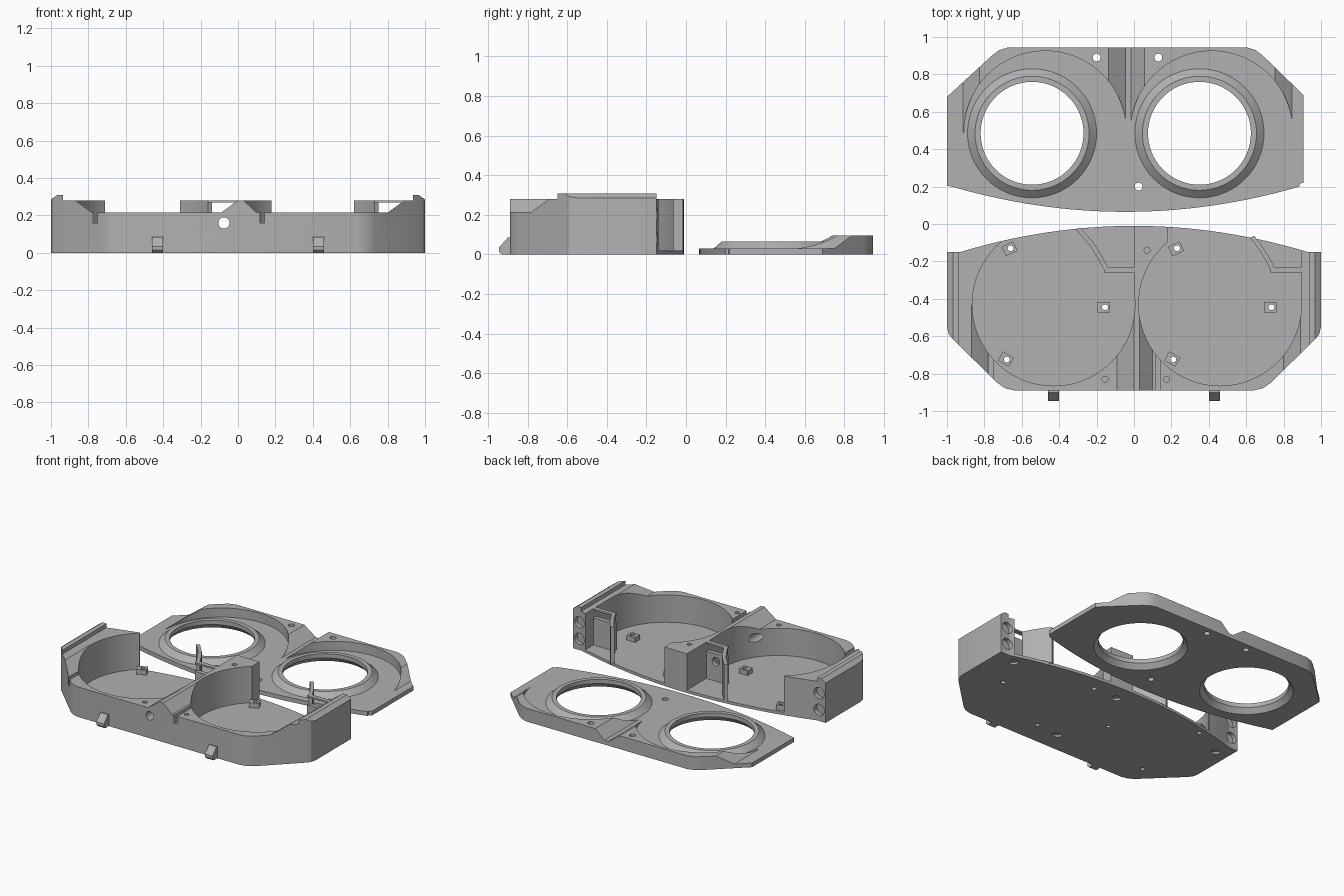
import bpy, bmesh, math
from mathutils import Matrix

if "Cube" in bpy.data.objects:
    bpy.data.objects.remove(bpy.data.objects["Cube"], do_unlink=True)

grey = bpy.data.materials.new("matte_grey")
grey.use_nodes = True
grey.diffuse_color = (0.44, 0.44, 0.44, 1)
grey.node_tree.nodes["Principled BSDF"].inputs["Base Color"].default_value = grey.diffuse_color


def make(name, bm):
    bmesh.ops.recalc_face_normals(bm, faces=bm.faces)
    mesh = bpy.data.meshes.new(name)
    bm.to_mesh(mesh)
    bm.free()
    mesh.materials.append(grey)
    ob = bpy.data.objects.new(name, mesh)
    bpy.context.collection.objects.link(ob)
    return ob


def prism(name, pts, lo, hi, axis="z"):
    """Extrude a closed profile along z (xy points), y (xz points) or x (yz points)."""
    place = {"z": lambda a, b, c: (a, b, c), "y": lambda a, b, c: (a, c, b),
             "x": lambda a, b, c: (c, a, b)}[axis]
    bm = bmesh.new()
    low = [bm.verts.new(place(a, b, lo)) for a, b in pts]
    high = [bm.verts.new(place(a, b, hi)) for a, b in pts]
    n = len(pts)
    bm.faces.new(low)
    bm.faces.new(high)
    for i in range(n):
        j = (i + 1) % n
        bm.faces.new((low[i], low[j], high[j], high[i]))
    return make(name, bm)


def disc(x, y, r, n=32):
    return [(x + r * math.cos(2 * math.pi * i / n), y + r * math.sin(2 * math.pi * i / n))
            for i in range(n)]


def rect(x0, y0, x1, y1):
    return [(x0, y0), (x1, y0), (x1, y1), (x0, y1)]


def carve(ob, pts, lo, hi, axis="z", op="DIFFERENCE"):
    """Boolean a prism into the object, then discard the cutter."""
    cutter = prism("cutter", pts, lo, hi, axis)
    mod = ob.modifiers.new("carve", "BOOLEAN")
    mod.operation, mod.solver, mod.object = op, "EXACT", cutter
    bpy.context.view_layer.update()
    mesh = bpy.data.meshes.new_from_object(ob.evaluated_get(bpy.context.evaluated_depsgraph_get()))
    ob.modifiers.clear()
    ob.data = mesh
    bpy.data.objects.remove(cutter, do_unlink=True)


def lathe(name, profile, x, y, n=72):
    bm = bmesh.new()
    rings = [[bm.verts.new((x + r * math.cos(2 * math.pi * i / n),
                            y + r * math.sin(2 * math.pi * i / n), z)) for i in range(n)]
             for r, z in profile]
    for k in range(len(rings)):
        a, b = rings[k], rings[(k + 1) % len(rings)]
        for i in range(n):
            j = (i + 1) % n
            bm.faces.new((a[i], a[j], b[j], b[i]))
    return make(name, bm)


CENTRES = (-0.43, 0.46)
CY, R = -0.43, 0.435
FLOOR, LOW, TOP = 0.02, 0.215, 0.28
SCREWS = ((-0.155, -0.83), (0.175, -0.83), (0.07, -0.14))

# Tray body: chamfered front, bowed back
arc = [(0.93 * (1 - i / 14), -0.01 - 0.14 * (1 - i / 14) ** 2) for i in range(29)]
corner = [(0.64, -0.89), (0.69, -0.878), (0.73, -0.85), (0.965, -0.62), (0.99, -0.59), (1, -0.55)]
outline = ([(-x, y) for x, y in reversed(corner)] + corner + [(1, -0.15)] + arc + [(-1, -0.15)])
tray = prism("tray_body", outline, 0, TOP)

# Round cavities, open to the back
for cx, x0, x1 in ((-0.43, -0.71, 0.0), (0.46, 0.18, 0.895)):
    carve(tray, disc(cx, CY, R, 96), FLOOR, 0.5)
    carve(tray, [(x0, -0.1), (cx, CY), (x1, CY), (x1, 0.1), (x0, 0.1)], FLOOR, 0.5)

# Lowered front rim, leaving the ridge between the cavities
carve(tray, [(-0.87, TOP), (-0.78, LOW), (-0.09, LOW), (0, TOP), (0, 0.4), (-0.87, 0.4)],
      -1.1, CY, "y")
carve(tray, [(0.03, TOP), (0.1, LOW), (0.8, LOW), (0.89, TOP), (0.89, 0.4), (0.03, 0.4)],
      -1.1, CY, "y")
for x in (-0.765, 0.13):
    carve(tray, rect(x - 0.013, 0.16, x + 0.013, 0.4), -1.1, -0.7, "y")

# Cable hole, screw holes, end sockets and foot recesses
carve(tray, disc(-0.075, 0.16, 0.03), -1.1, -0.6, "y")
for x, y in SCREWS:
    carve(tray, disc(x, y, 0.016, 16), 0.1, 0.4)
for x in (-0.95, 0.947):
    for z in (0.08, 0.2):
        carve(tray, disc(x, z, 0.04), -0.18, -0.1, "y")
for x, y in ((0.85, -0.2), (-0.9, -0.25), (0.04, -0.13), (0.03, -0.74)):
    carve(tray, disc(x, y, 0.03, 24), -0.1, 0.015)

# Board standoffs with holes through the floor
for i, cx in enumerate(CENTRES):
    for k, (dx, y, turn) in enumerate(((-0.23, -0.13, 0.45), (0.275, -0.445, 0), (-0.25, -0.725, -0.5))):
        x = cx + dx
        carve(tray, disc(x, y, 0.016, 16), -0.1, 0.1)
        post = prism(f"standoff_{i}_{k}", rect(-0.04, -0.028, 0.028, 0.028), FLOOR - 0.005, 0.055)
        carve(post, disc(0, 0, 0.016, 16), -0.1, 0.2)
        post.data.transform(Matrix.Translation((x, y, 0)) @ Matrix.Rotation(turn, 4, "Z"))

# Angled partitions beside the divider and the left end
for i, cx in enumerate(CENTRES):
    inner = [(0.12, 0.40), (0.19, 0.32), (0.235, 0.25), (0.27, 0.185)]
    if i:
        inner[0] = (0.16, 0.355)
    outer = [(a + 0.022, b + 0.012) for a, b in reversed(inner)]
    prism(f"partition_curve_{i}", [(cx + a, CY + b) for a, b in inner + outer], FLOOR - 0.005, TOP)
    flat = prism(f"partition_flat_{i}", rect(cx + 0.27, -0.26, cx + 0.436, -0.23), FLOOR - 0.005, LOW)
    if i == 0:
        carve(flat, disc(-0.075, 0.16, 0.03), -0.4, -0.1, "y")
    prism(f"partition_bar_{i}", rect(cx + 0.27, -0.26, cx + 0.436, -0.23), 0.268, TOP)

# Raised end lips and front clips
for side, s in (("right", -1), ("left", 1)):
    lip = prism(f"{side}_end_lip", [(s * x, z) for x, z in
                ((1, 0.27), (1, 0.285), (0.968, 0.308), (0.935, 0.308), (0.935, 0.27))],
                -0.66, -0.15, "y")
    carve(lip, outline, 0.1, 0.5, op="INTERSECT")
    prism(f"{side}_clip", [(-0.88, 0.0), (-0.93, 0.0), (-0.945, 0.015), (-0.945, 0.035),
                           (-0.9, 0.085), (-0.88, 0.085)], s * 0.43 - 0.03, s * 0.43 + 0.03, "x")

# Lid plate, lying inner side up behind the tray
DX, LY, PLATE, HIGH = -0.045, 0.49, 0.03, 0.095
bow = [(DX + 0.93 * (i / 14 - 1), 0.065 + 0.135 * (i / 14 - 1) ** 2) for i in range(29)]
lid = prism("lid_plate", [(-1, 0.205)] + bow + [
    (0.885, 0.215), (0.905, 0.22), (0.905, 0.69), (0.69, 0.9), (0.65, 0.93), (0.6, 0.945),
    (-0.67, 0.945), (-0.72, 0.93), (-0.76, 0.9), (-1, 0.68)], 0, HIGH)
carve(lid, rect(-1.2, -0.1, 1.2, LY), PLATE, 0.2)
for cx in CENTRES:
    carve(lid, disc(cx + DX, LY, R, 96), PLATE, 0.2)
for profile in ([(-1.2, PLATE), (-0.915, PLATE), (-0.79, 0.12), (-1.2, 0.12)],
                [(-0.17, 0.12), (DX, PLATE), (-0.015, PLATE), (0.085, 0.12)],
                [(0.72, 0.12), (0.845, PLATE), (1.2, PLATE), (1.2, 0.12)]):
    carve(lid, profile, 0.3, 1.2, "y")
for x, y in SCREWS:
    carve(lid, disc(x + DX, 0.06 - y, 0.021, 24), -0.1, 0.3)

# Window openings with raised conical rims
for i, x in enumerate((-0.545, 0.35)):
    carve(lid, disc(x, 0.485, 0.32, 72), -0.1, 0.3)
    lathe(f"window_rim_{i}", [(0.305, 0), (0.275, 0.035), (0.275, 0.065), (0.305, 0.065),
                              (0.345, PLATE), (0.32, PLATE), (0.32, 0)], x, 0.485)

# Smooth curved walls, keep edges sharp
for ob in bpy.context.scene.objects:
    ob.select_set(ob.type == "MESH")
bpy.context.view_layer.objects.active = tray
bpy.ops.object.shade_smooth_by_angle(angle=math.radians(25))
